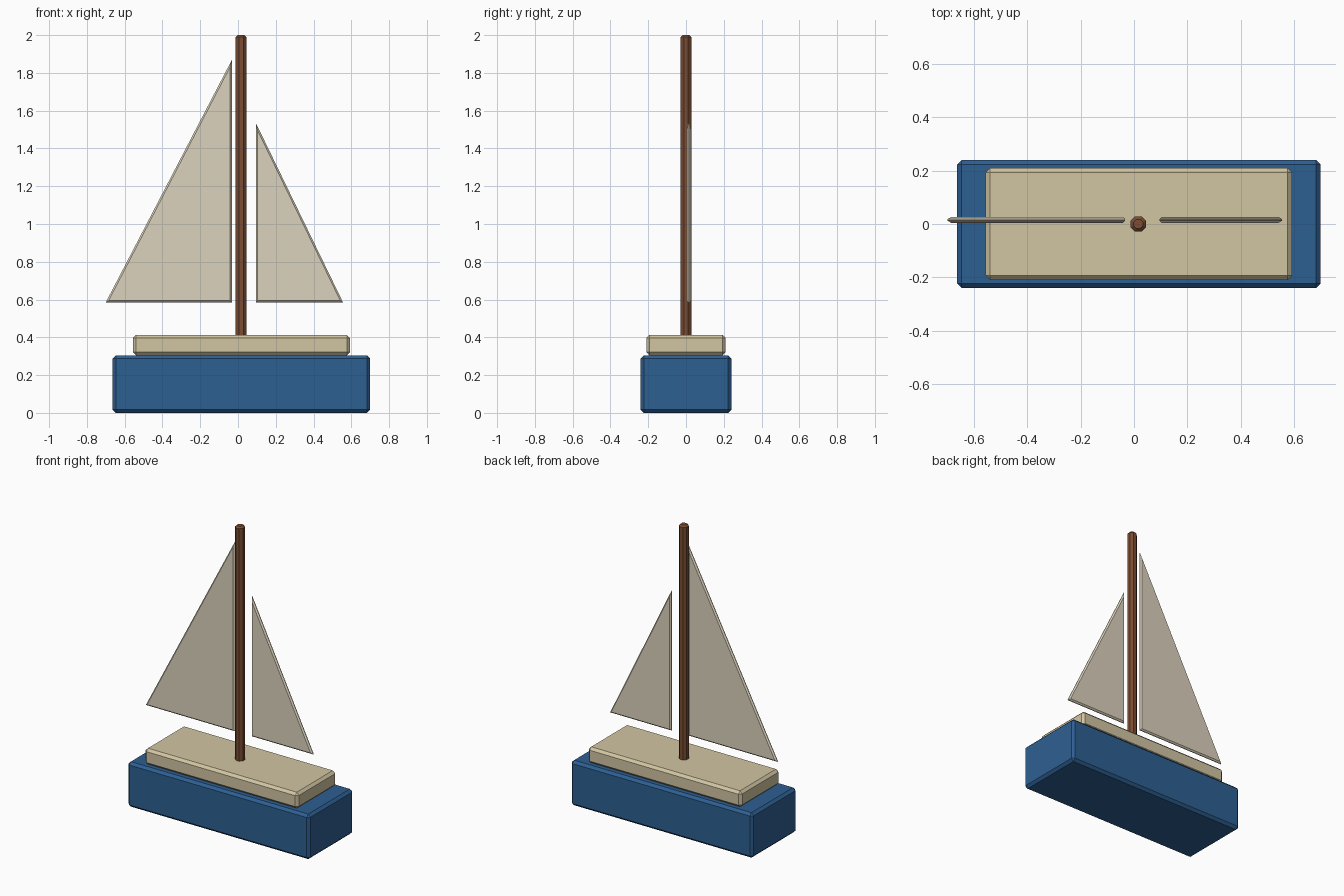
import bpy, bmesh, math
from mathutils import Matrix

if "Cube" in bpy.data.objects:
    bpy.data.objects.remove(bpy.data.objects["Cube"])

CX = 0.018  # hull, deck and mast share this centre line


def material(name, rgb):
    m = bpy.data.materials.new(name)
    m.diffuse_color = (*rgb, 1)
    m.use_nodes = True
    m.node_tree.nodes["Principled BSDF"].inputs["Base Color"].default_value = m.diffuse_color
    return m


def finish(bm, name, mat):
    bmesh.ops.recalc_face_normals(bm, faces=bm.faces[:])
    me = bpy.data.meshes.new(name)
    bm.to_mesh(me)
    bm.free()
    me.materials.append(mat)
    ob = bpy.data.objects.new(name, me)
    bpy.context.collection.objects.link(ob)
    return ob


def chamfer(bm, edges, width):
    bmesh.ops.bevel(bm, geom=edges, offset=width, offset_type='OFFSET',
                    segments=1, affect='EDGES', clamp_overlap=True)


def block(name, size, z0, width, mat):
    bm = bmesh.new()
    place = Matrix.Translation((CX, 0, z0 + size[2] / 2)) @ Matrix.Diagonal((*size, 1))
    bmesh.ops.create_cube(bm, size=1, matrix=place)
    chamfer(bm, bm.edges[:], width)
    finish(bm, name, mat)


def prism(name, points, direction, width, mat, top_only=False):
    bm = bmesh.new()
    face = bm.faces.new([bm.verts.new(p) for p in points])
    rim = list(face.edges)
    out = bmesh.ops.extrude_face_region(bm, geom=[face], use_keep_orig=True)["geom"]
    bmesh.ops.translate(bm, vec=direction,
                        verts=[g for g in out if isinstance(g, bmesh.types.BMVert)])
    far = [g for g in out if isinstance(g, bmesh.types.BMEdge)]
    bmesh.ops.recalc_face_normals(bm, faces=bm.faces[:])
    chamfer(bm, far if top_only else far + rim, width)
    finish(bm, name, mat)


blue = material("hull_blue", (0.027, 0.115, 0.29))
tan = material("deck_tan", (0.64, 0.56, 0.36))
brown = material("mast_brown", (0.2, 0.075, 0.032))
cream = material("sail_cream", (0.72, 0.65, 0.51))

# Hull and raised deck
block("hull", (1.364, 0.48, 0.305), 0.0, 0.017, blue)
block("deck", (1.15, 0.42, 0.108), 0.305, 0.017, tan)

# Eight-sided mast with flats facing the axes
R = 0.031
ring = [(CX - 0.002 + R * math.cos(a), R * math.sin(a), 0.39)
        for a in (math.pi / 8 + i * math.pi / 4 for i in range(8))]
prism("mast", ring, (0, 0, 1.61), 0.011, brown, top_only=True)

# Triangular sails with chamfered rims
for name, tri in (("main_sail", [(-0.70, 0.585), (-0.033, 0.585), (-0.033, 1.868)]),
                  ("jib_sail", [(0.095, 0.585), (0.556, 0.585), (0.095, 1.534)])):
    prism(name, [(x, 0.004, z) for x, z in tri], (0, 0.023, 0), 0.009, cream)
